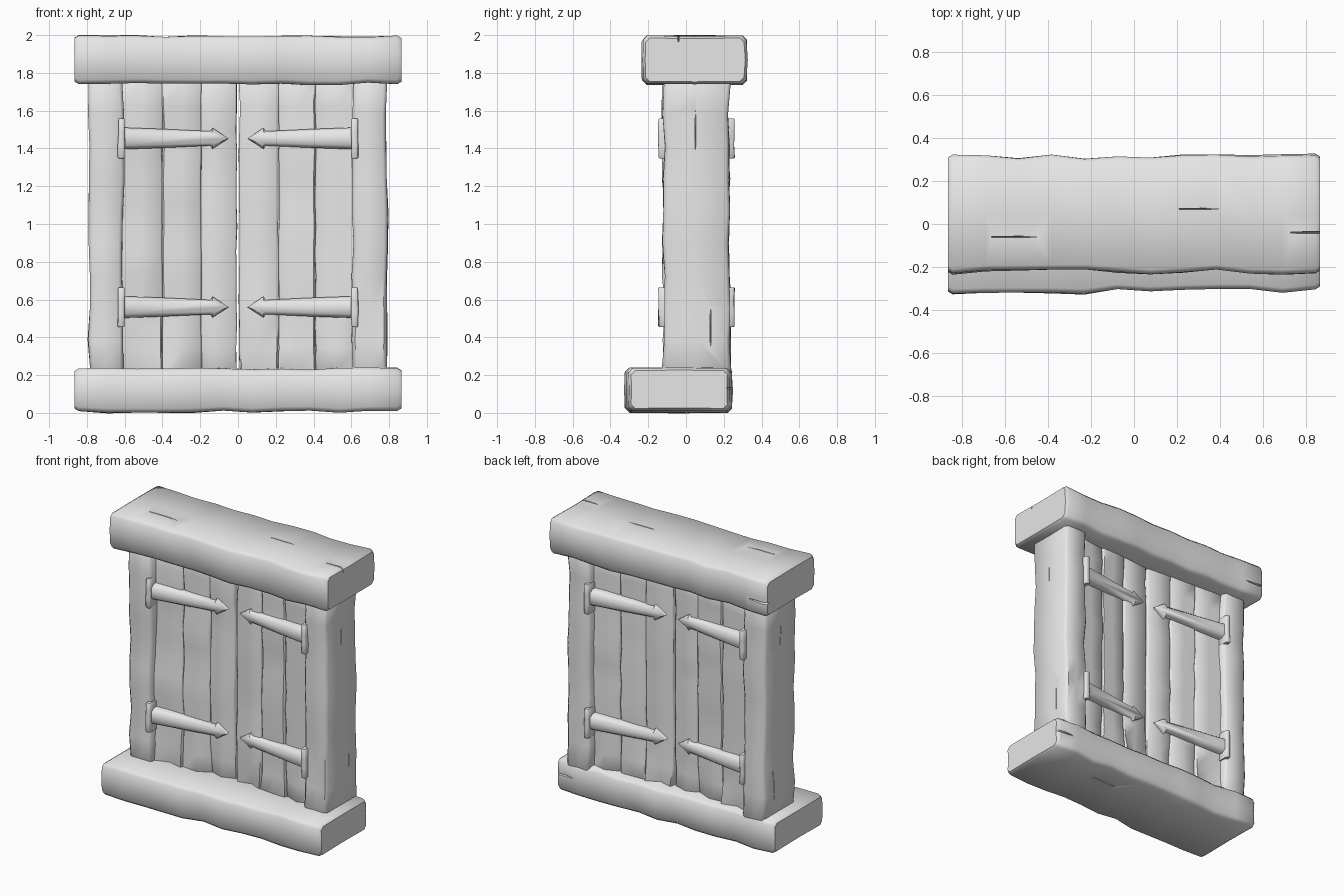
import bpy, bmesh, math, random
from mathutils import Vector

random.seed(4)
cube = bpy.data.objects.get("Cube")
if cube:
    bpy.data.objects.remove(cube, do_unlink=True)

grey = bpy.data.materials.new("weathered grey")
grey.use_nodes = True
grey.diffuse_color = (0.8, 0.8, 0.8, 1)
grey.node_tree.nodes["Principled BSDF"].inputs["Base Color"].default_value = (0.8, 0.8, 0.8, 1)

MID_Y = 0.055  # middle of the shutter thickness


def finish(bm, name):
    bmesh.ops.recalc_face_normals(bm, faces=bm.faces)
    mesh = bpy.data.meshes.new(name)
    bm.to_mesh(mesh)
    bm.free()
    mesh.materials.append(grey)
    obj = bpy.data.objects.new(name, mesh)
    bpy.context.collection.objects.link(obj)
    return obj


def smooth(obj, angle=48):
    bpy.ops.object.select_all(action='DESELECT')
    obj.select_set(True)
    bpy.context.view_layer.objects.active = obj
    bpy.ops.object.shade_smooth_by_angle(angle=math.radians(angle))


def timber(name, low, high, axis, steps, wobble, chamfer):
    """Rough-hewn board: a chamfered section lofted along an axis, each side worn inwards."""
    u, v = [i for i in range(3) if i != axis]
    wob_u, wob_v = wobble
    bm = bmesh.new()
    rings = []
    length = high[axis] - low[axis]
    c = chamfer
    stations = [0] + [c / length + (1 - 2 * c / length) * i / steps
                      for i in range(steps + 1)] + [1]
    for k, t in enumerate(stations):
        shrink = c * 0.6 if k in (0, len(stations) - 1) else 0
        # End caps reuse the wear of the station beside them
        if k < len(stations) - 1 and k != 1:
            wear = [random.uniform(0, w) for w in (wob_u, wob_u, wob_v, wob_v)]
            bow = [random.uniform(-0.3, 0.3) * w for w in (wob_u, wob_u, wob_v, wob_v)]
        a0, a1 = low[u] + wear[0] + shrink, high[u] - wear[1] - shrink
        b0, b1 = low[v] + wear[2] + shrink, high[v] - wear[3] - shrink
        a_mid, b_mid = (a0 + a1) / 2, (b0 + b1) / 2
        section = [(a0 + c, b0), (a_mid, b0 + bow[2]), (a1 - c, b0), (a1, b0 + c),
                   (a1 + bow[1], b_mid), (a1, b1 - c), (a1 - c, b1), (a_mid, b1 + bow[3]),
                   (a0 + c, b1), (a0, b1 - c), (a0 + bow[0], b_mid), (a0, b0 + c)]
        ring = []
        for a, b in section:
            p = Vector()
            p[u], p[v], p[axis] = a, b, low[axis] + t * length
            ring.append(bm.verts.new(p))
        rings.append(ring)
    skin(bm, rings)
    return finish(bm, name)


def skin(bm, rings):
    """Bridge successive rings and cap both ends."""
    for r, s in zip(rings, rings[1:]):
        for i in range(len(r)):
            j = (i + 1) % len(r)
            bm.faces.new((r[i], r[j], s[j], s[i]))
    bm.faces.new(rings[0])
    bm.faces.new(rings[-1])


def split(obj, cracks):
    """Cut slim diamond-shaped cracks, given as centre and half size, into a timber."""
    for centre, size in cracks:
        bm = bmesh.new()
        bmesh.ops.create_icosphere(bm, subdivisions=1, radius=1)
        for vert in bm.verts:
            vert.co = Vector(centre) + Vector(c * s for c, s in zip(vert.co, size))
        cutter = finish(bm, "crack_cutter")
        cutter.hide_render = True
        mod = obj.modifiers.new("crack", 'BOOLEAN')
        mod.operation, mod.solver, mod.object = 'DIFFERENCE', 'EXACT', cutter
        bpy.context.view_layer.objects.active = obj
        bpy.ops.object.modifier_apply(modifier=mod.name)
        bpy.data.objects.remove(cutter, do_unlink=True)


# Lintel and sill beams
lintel = timber("top_beam", (-0.865, -0.235, 1.735), (0.865, 0.325, 2.0), 0, 11,
                (0.026, 0.014), 0.022)
split(lintel, [((0.3, 0.07, 1.99), (0.12, 0.004, 0.02)),
               ((-0.56, -0.06, 1.99), (0.14, 0.004, 0.02)),
               ((0.87, -0.04, 1.99), (0.18, 0.006, 0.03)),
               ((0.72, -0.22, 1.89), (0.07, 0.015, 0.003)),
               ((-0.87, 0.32, 1.84), (0.18, 0.03, 0.008))])
smooth(lintel)
sill = timber("bottom_beam", (-0.865, -0.325, 0.0), (0.865, 0.245, 0.24), 0, 11,
              (0.024, 0.012), 0.022)
split(sill, [((0.86, 0.24, 0.13), (0.15, 0.03, 0.008)),
             ((0.3, 0.05, 0.005), (0.12, 0.004, 0.02))])
smooth(sill)

# Side posts
for side, sign in (("left", 1), ("right", -1)):
    x0, x1 = sorted((sign * 0.6, sign * 0.795))
    post = timber(side + "_post", (x0, -0.13, 0.2), (x1, 0.24, 1.77), 2, 9, (0.014, 0.02), 0.018)
    split(post, [((sign * 0.79, 0.05, 1.5), (0.02, 0.003, 0.15)),
                 ((sign * 0.79, 0.13, 0.45), (0.02, 0.003, 0.13))])
    smooth(post)

# Shutter planks, close together, each leaf thicker towards its post
edges = (-0.63, -0.4, -0.195, -0.004, 0.004, 0.215, 0.41, 0.63)
spans = [s for s in zip(edges, edges[1:]) if s[1] - s[0] > 0.1]
for i, (x0, x1) in enumerate(spans):
    grow = [0.0 if abs(x) < 0.01 else 0.004 for x in (x0, x1)]
    plank = timber(f"shutter_plank_{i + 1}", (x0 - grow[0], MID_Y - 0.105, 0.21),
                   (x1 + grow[1], MID_Y + 0.105, 1.76), 2, 12, (0.007, 0.014), 0.009)
    for vert in plank.data.vertices:
        x, y, z = vert.co
        depth = (y - MID_Y) * (0.83 + 0.75 * abs(x))
        # Lower ends are worn into shallow folds
        fold = max(0, 0.45 - z) * 0.1 * math.sin(x * 40)
        vert.co.y = MID_Y + depth * (1 + fold / 0.1)
    smooth(plank)


def strap(name, sign, face, z):
    """Tapered hinge strap with an arrow tip, thicker towards its post."""
    upper = [(0.62, 0.058), (0.4, 0.05), (0.145, 0.038), (0.135, 0.056), (0.05, 0.0)]
    outline = upper + [(x, -h) for x, h in reversed(upper[:-1])]
    bm = bmesh.new()
    loops = []
    for depth, scale in ((0.0, 1.0), (0.75, 1.0), (1.0, 0.65)):
        loop = []
        for x, h in outline:
            reach = 0.108 + 0.13 * (x - 0.05)  # distance out from the shutter middle
            y = MID_Y + face * (0.06 + (reach - 0.06) * depth)
            loop.append(bm.verts.new((sign * x, y, z + h * scale)))
        loops.append(loop)
    skin(bm, loops)
    smooth(finish(bm, name), 60)


# Hinges on both shutters, front and back
for face, face_name in ((-1, "front"), (1, "back")):
    for sign, side in ((1, "left"), (-1, "right")):
        for z, level in ((1.453, "upper"), (0.56, "lower")):
            label = f"{face_name}_{side}_{level}"
            strap(label + "_strap", sign, face, z)
            x0, x1 = sorted((sign * 0.597, sign * 0.637))
            y0, y1 = sorted((MID_Y + face * 0.1, MID_Y + face * 0.203))
            plate = timber(label + "_hinge_plate", (x0, y0, z - 0.105), (x1, y1, z + 0.105),
                           2, 3, (0.005, 0.005), 0.006)
            smooth(plate)
